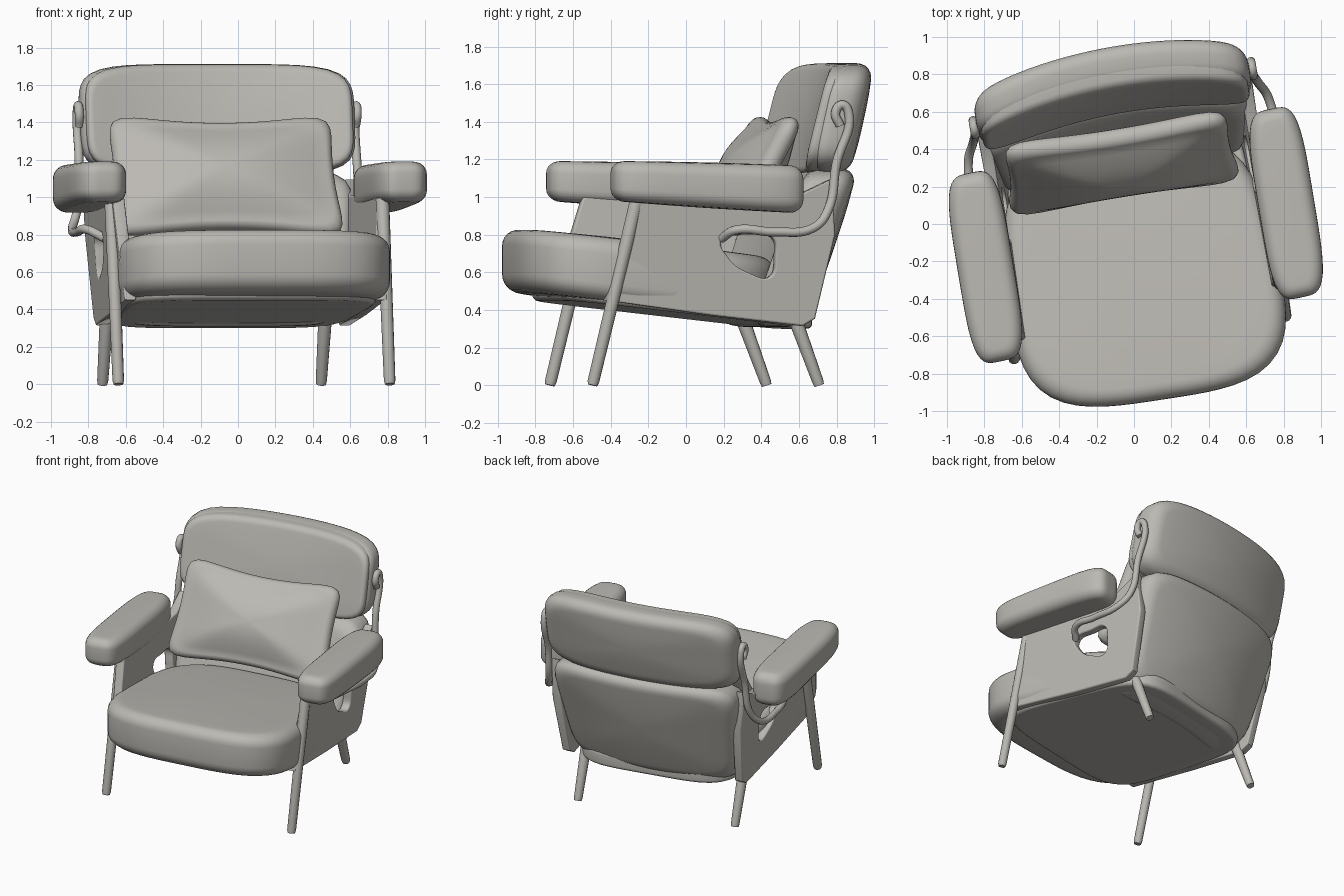
import bpy, bmesh, math
from mathutils import Vector

if "Cube" in bpy.data.objects:
    bpy.data.objects.remove(bpy.data.objects["Cube"])

ANG = math.radians(12)          # the chair is turned slightly about z
mat = bpy.data.materials.new("warm grey")
mat.diffuse_color = (0.50, 0.485, 0.45, 1)
mat.use_nodes = True
mat.node_tree.nodes["Principled BSDF"].inputs["Base Color"].default_value = mat.diffuse_color


def place(p):
    """Chair space (u across, v depth, z up) to world."""
    u, v, z = p[0] + 0.045 * p[1], p[1], p[2]
    c, s = math.cos(ANG), math.sin(ANG)
    return Vector((c * u - s * v, s * u + c * v, z))


def finish(name, mesh, side=1, du=0.0, dv=0.0):
    mesh = mesh.copy()
    for vt in mesh.vertices:
        vt.co = place((vt.co.x * side + du, vt.co.y + dv * side, vt.co.z))
    if side < 0:
        mesh.flip_normals()
    mesh.materials.clear()
    mesh.materials.append(mat)
    mesh.name = name
    ob = bpy.data.objects.new(name, mesh)
    bpy.context.collection.objects.link(ob)


def both(name, mesh, **kw):
    for s, pre in ((1, "right_"), (-1, "left_")):
        finish(pre + name, mesh, s, **kw)


def slab(name, hw, hh, h, r, n, fmap, dome=0.0, pair=False):
    """Cushion: superellipse outline with rounded rims, bent by fmap(a, b, t)."""
    top = []                    # (inset, scale, height) per ring
    for k in range(7):
        a = k / 6 * math.pi / 2
        top.append((r * (1 - math.cos(a)), 1, h - r + r * math.sin(a)))
    for f in (0.12, 0.25, 0.4, 0.55, 0.7, 0.85, 0.97):
        top.append((r, 1 - f, h + dome * math.sin(f * math.pi / 2)))
    prof = [(d, k, -t) for d, k, t in reversed(top)] + top
    bm = bmesh.new()
    rings = []
    N = 72
    for d, k, t in prof:
        ring = []
        for i in range(N):
            th = (i + 0.5) / N * 2 * math.pi
            c, s = math.cos(th), math.sin(th)
            q = k * (abs(c) ** n + abs(s) ** n) ** (-1 / n)
            ring.append(bm.verts.new(fmap((hw - d) * q * c, (hh - d) * q * s, t)))
        rings.append(ring)
    for lo, hi in zip(rings, rings[1:]):
        for i in range(N):
            j = (i + 1) % N
            bm.faces.new((lo[i], lo[j], hi[j], hi[i]))
    bm.faces.new(rings[0][::-1])
    bm.faces.new(rings[-1])
    bmesh.ops.remove_doubles(bm, verts=bm.verts, dist=1e-5)
    bmesh.ops.recalc_face_normals(bm, faces=bm.faces)
    mesh = bpy.data.meshes.new(name)
    bm.to_mesh(mesh)
    bm.free()
    (both if pair else finish)(name, mesh)


def curve_mesh(cu):
    ob = bpy.data.objects.new("temp", cu)
    bpy.context.collection.objects.link(ob)
    dg = bpy.context.evaluated_depsgraph_get()
    mesh = bpy.data.meshes.new_from_object(ob.evaluated_get(dg))
    bpy.data.objects.remove(ob)
    return mesh


def add_spline(cu, pts, smooth, cyclic=False, radii=None):
    sp = cu.splines.new('BEZIER')
    sp.bezier_points.add(len(pts) - 1)
    for i, (bp, p) in enumerate(zip(sp.bezier_points, pts)):
        bp.co = p
        bp.handle_left_type = bp.handle_right_type = 'AUTO' if smooth else 'VECTOR'
        bp.radius = radii[i] if radii else 1
    sp.use_cyclic_u = cyclic
    sp.resolution_u = 8 if smooth else 1


def rod(name, pts, r, smooth=False, radii=None, **kw):
    cu = bpy.data.curves.new(name, 'CURVE')
    cu.dimensions = '3D'
    cu.bevel_depth = r
    cu.bevel_resolution = 4
    cu.use_fill_caps = True
    add_spline(cu, pts, smooth, radii=radii)
    both(name, curve_mesh(cu), **kw)


def drop(v):
    """Seat slopes down towards the rear."""
    return -0.115 * (v + 0.9)


def bow(u):
    """Backrest wraps forward at its sides, and is turned a little less than the arms."""
    return -0.092 * (u / 0.7) ** 2 - 0.025 * u


# seat cushion and base
slab("seat_cushion", 0.745, 0.70, 0.168, 0.09, 3.5,
     lambda a, b, t: (a * (0.97 - 0.055 * b / 0.71), b - 0.25 - 0.06 * a, 0.662 + t + drop(b - 0.25)), 0.012)
slab("seat_base", 0.69, 0.68, 0.06, 0.03, 5,
     lambda a, b, t: (a * (0.96 - 0.05 * b / 0.7), b - 0.07, 0.53 + t + drop(b - 0.07)))

# lower back, upper back shell and its front pad
slab("lower_back", 0.72, 0.42, 0.15, 0.09, 7,
     lambda a, b, t: (a * (0.95 + 0.06 * b / 0.41), 0.685 + 0.33 * (b - 0.27) + bow(a) + t, 0.73 + b), 0.02)
slab("upper_back_shell", 0.745, 0.297, 0.115, 0.09, 5,
     lambda a, b, t: (a, 0.79 + 0.22 * b + bow(a) + t, 1.415 + b), 0.015)
slab("upper_back_pad", 0.725, 0.292, 0.07, 0.04, 5,
     lambda a, b, t: (a, 0.73 + 0.25 * b + bow(a) + t, 1.418 + b), 0.012)


# loose pillow with pulled-out corners, leaning on the back
def pillow_map(a, b, t):
    u = a * (0.93 + 0.07 * (b / 0.39) ** 2 - 0.06 * b)
    w = b * (0.82 + 0.18 * (a / 0.63) ** 2)
    return (u - 0.02, 0.335 + 0.47 * w - 0.88 * t - 0.05 * u, 1.11 + 0.88 * w + 0.4 * t)


slab("pillow", 0.64, 0.39, 0.055, 0.055, 7, pillow_map, 0.11)

# armrests
slab("armrest", 0.15, 0.51, 0.117, 0.07, 4.0,
     lambda a, b, t: (a + 0.822, b - 0.06, 1.063 - 0.045 * b + t * (1 + 0.17 * b)), 0.004, True)

# side panels with an opening
cu = bpy.data.curves.new("panel", 'CURVE')
cu.dimensions = '2D'
cu.fill_mode = 'BOTH'
cu.extrude = 0.022
cu.bevel_depth = 0.01
cu.bevel_resolution = 2
add_spline(cu, [(x, y, 0) for x, y in ((-0.40, 0.99), (-0.57, 0.46), (0.0, 0.38), (0.48, 0.325),
           (0.54, 0.36), (0.64, 0.8), (0.62, 1.08), (0.45, 1.0))], False, True)
add_spline(cu, [(x, y, 0) for x, y in ((0.03, 0.78), (0.07, 0.67), (0.18, 0.59), (0.31, 0.57),
           (0.34, 0.68), (0.32, 0.79), (0.18, 0.81))], True, True)
panel = curve_mesh(cu)
for vt in panel.vertices:
    v, z, t = vt.co
    vt.co = (0.70 + t + 0.07 * (z - 0.75) - 0.01 * v, v, z)
both("side_panel", panel)

# legs
rod("front_leg", [(0.735, -0.615, 0.0), (0.735, -0.61, 0.02), (0.735, -0.375, 0.99)],
    0.037, radii=[0.7, 0.85, 1], du=-0.015, dv=-0.04)
rod("rear_leg", [(0.60, 0.585, 0.0), (0.60, 0.578, 0.02), (0.60, 0.445, 0.38)],
    0.038, radii=[0.7, 0.8, 1], du=-0.045, dv=0.015)

# bent metal brackets joining the upper back to the sides
rod("back_bracket", [(0.755, 0.67, 1.38), (0.76, 0.645, 1.45), (0.76, 0.68, 1.49), (0.76, 0.715, 1.45),
    (0.76, 0.65, 1.18), (0.78, 0.60, 0.93), (0.82, 0.51, 0.835), (0.83, 0.30, 0.815),
    (0.80, 0.10, 0.825), (0.72, 0.04, 0.78)], 0.024, True)

# smooth shading with crisp edges
bpy.ops.object.select_all(action='SELECT')
bpy.context.view_layer.objects.active = bpy.data.objects["seat_cushion"]
bpy.ops.object.shade_smooth_by_angle(angle=math.radians(40))
